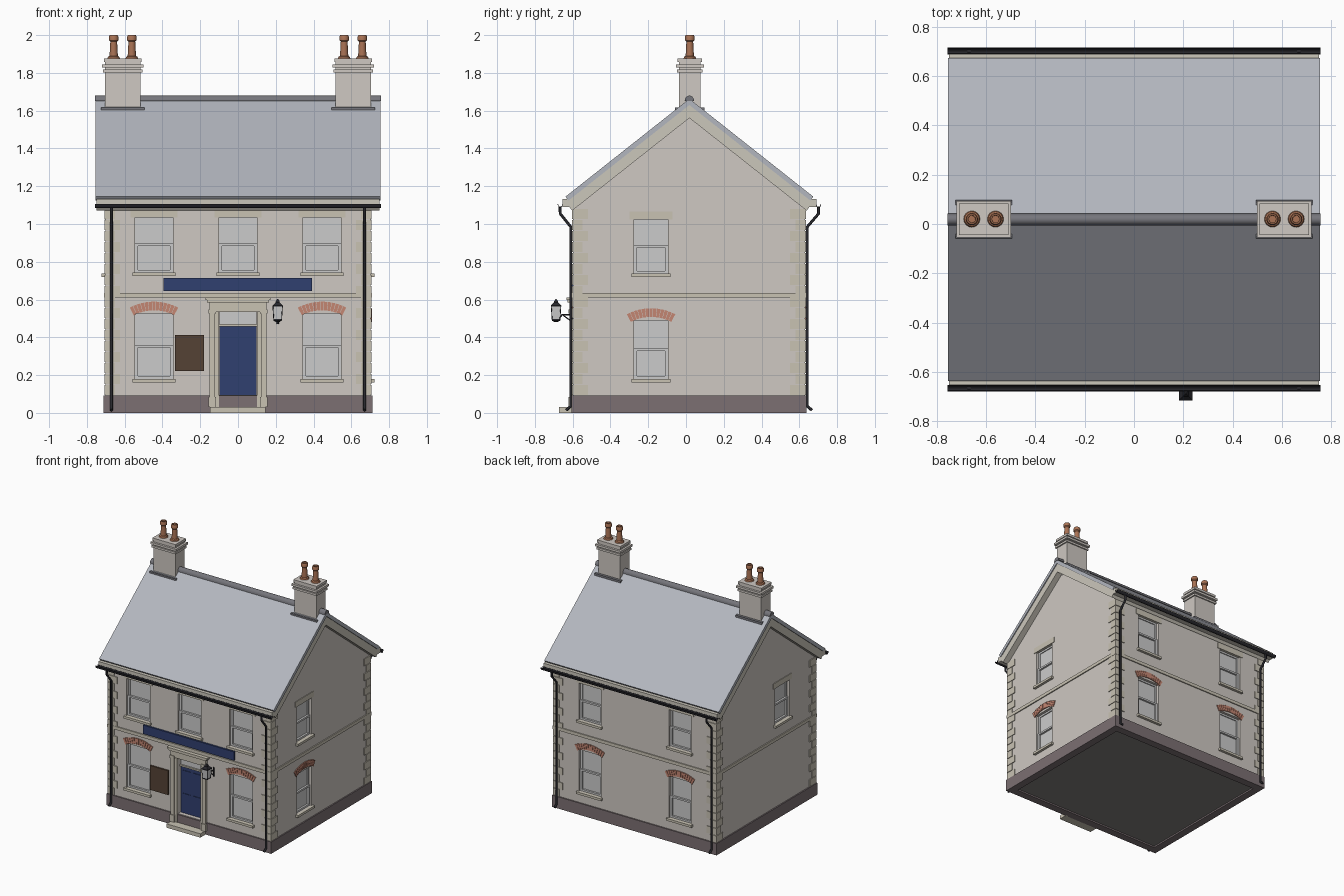
import bpy, bmesh, math

if "Cube" in bpy.data.objects:
    bpy.data.objects.remove(bpy.data.objects["Cube"])

YC = 0.018                       # ridge line
XW, YF, YB = 0.702, -0.597, 0.629  # wall planes
WALLS = {                        # (along wall, outward, height) -> world
    'front': lambda u, o, z: (u, YF - o, z),
    'back': lambda u, o, z: (u, YB + o, z),
    'right': lambda u, o, z: (XW + o, u, z),
    'left': lambda u, o, z: (-XW - o, u, z),
}
F = WALLS['front']
COL = dict(wall=(.62, .58, .54), stone=(.58, .54, .45), plinth=(.2, .16, .17), slate=(.45, .47, .52),
           trim=(.6, .57, .5), black=(.02, .02, .025), navy=(.03, .05, .16), brown=(.09, .055, .035),
           brick=(.55, .24, .17), pot=(.4, .17, .09), glass=(.58, .6, .6), white=(.75, .75, .73),
           dark=(.22, .21, .2), lead=(.18, .18, .2))
MATS = {}


def mat(name):
    if name not in MATS:
        MATS[name] = bpy.data.materials.new(name)
        MATS[name].diffuse_color = (*COL[name], 1)
    return MATS[name]


class Part:
    def __init__(self, name, color):
        self.name, self.color, self.bm = name, color, bmesh.new()

    def loft(self, *loops):
        """Skin matching loops of points and cap both ends."""
        rings = [[self.bm.verts.new(p) for p in lp] for lp in loops]
        n = len(rings[0])
        for a, b in zip(rings, rings[1:]):
            for i in range(n):
                self.bm.faces.new((a[i], a[(i + 1) % n], b[(i + 1) % n], b[i]))
        self.bm.faces.new(rings[0])
        self.bm.faces.new(rings[-1])

    def box(self, u0, u1, o0, o1, z0, z1, f=lambda x, y, z: (x, y, z)):
        self.loft(*[[f(u, o, z) for u, o in ((u0, o0), (u1, o0), (u1, o1), (u0, o1))] for z in (z0, z1)])

    def along_x(self, x0, x1, yz):
        self.loft([(x0, y, z) for y, z in yz], [(x1, y, z) for y, z in yz])

    def lathe(self, x, y, profile, n=16, turn=0.0):
        self.loft(*[[(x + r * math.cos(turn + math.tau * i / n), y + r * math.sin(turn + math.tau * i / n), z)
                     for i in range(n)] for r, z in profile])

    def done(self, smooth=False):
        bmesh.ops.recalc_face_normals(self.bm, faces=self.bm.faces)
        me = bpy.data.meshes.new(self.name)
        self.bm.to_mesh(me)
        ob = bpy.data.objects.new(self.name, me)
        bpy.context.collection.objects.link(ob)
        me.materials.append(mat(self.color))
        if smooth:
            bpy.ops.object.select_all(action='DESELECT')
            ob.select_set(True)
            bpy.context.view_layer.objects.active = ob
            bpy.ops.object.shade_smooth_by_angle(angle=math.radians(35))
        return ob


# window list: wall, centre, bottom, top, width, brick arch
wins = [('front', x, .742, 1.037, .2, False) for x in (-.445, 0, .445)]
wins += [('front', x, .18, .525, .2, True) for x in (-.445, .445)]
wins += [('back', x, .738, 1.03, .19, False) for x in (-.39, .39)]
wins += [('back', x, .18, .505, .19, True) for x in (-.39, .39)]
wins += [(s, -.185, .738, 1.027, .18, False) for s in ('right', 'left')]
wins += [('right', -.185, .18, .49, .18, True)]

# gabled walls with window and door recesses
walls = Part('walls', 'wall')
walls.along_x(-XW, XW, [(YF, .02), (YB, .02), (YB, 1.09), (YC, 1.58), (YF, 1.09)])
walls = walls.done()
cut = Part('opening_cutter', 'wall')
for s, u, z0, z1, w, _ in wins:
    cut.box(u - w / 2, u + w / 2, -.035, .05, z0, z1, WALLS[s])
cut.box(-.1, .1, -.045, .05, .095, .535, F)
cut = cut.done()
cut.hide_render = True
mod = walls.modifiers.new('openings', 'BOOLEAN')
mod.object, mod.solver = cut, 'EXACT'
walls.data = bpy.data.meshes.new_from_object(walls.evaluated_get(bpy.context.evaluated_depsgraph_get()))
walls.modifiers.clear()
bpy.data.objects.remove(cut)

# sash windows, sills, lintels and brick arches
frames, glass = Part('sash_frames', 'white'), Part('window_glass', 'glass')
sills, lintels, arches = Part('window_sills', 'stone'), Part('window_lintels', 'stone'), Part('brick_arches', 'brick')
for s, u, z0, z1, w, arched in wins:
    f, h, zm = WALLS[s], w / 2, (z0 + z1) / 2
    glass.box(u - h, u + h, -.036, -.027, z0, z1, f)
    for za, zb, o in ((zm - .007, z1, -.02), (z0, zm + .007, -.012)):
        for e in (-1, 1):
            a, b = sorted((u + e * h, u + e * (h - .016)))
            frames.box(a, b, -.032, o, za, zb, f)
        for a, b in ((za, za + .014), (zb - .014, zb)):
            frames.box(u - h, u + h, -.032, o, a, b, f)
    sills.box(u - h - .014, u + h + .014, -.03, .02, z0 - .018, z0, f)
    if not arched:
        lintels.box(u - h - .024, u + h + .024, -.015, .005, z1 - .003, z1 + .04, f)
        continue
    r, n = .233, 13
    zc, span = z1 + .022 - r, .49
    for i in range(n):
        t0, t1 = [-span + 2 * span * (i + k) / n for k in (.06, .94)]
        quad = [(rr, t) for rr, t in ((r - .004, t0), (r - .004, t1), (r + .042, t1), (r + .042, t0))]
        arches.loft(*[[f(u + rr * math.sin(t), o, zc + rr * math.cos(t)) for rr, t in quad] for o in (-.03, .007)])
for p in (frames, glass, sills, lintels, arches):
    p.done()

# plinth ring, floor and string course
plinth, band = Part('plinth', 'plinth'), Part('string_course', 'stone')
for p, out, t, z0, z1 in ((plinth, .01, .05, 0, .092), (band, .008, .03, .61, .635)):
    for s in ('front', 'back'):
        p.box(-XW - out, XW + out, -t, out, z0, z1, WALLS[s])
    for s in ('left', 'right'):
        p.box(YF + t, YB - t, -t, out, z0, z1, WALLS[s])
    p.done()
floor = Part('floor', 'dark')
floor.box(-XW + .03, XW - .03, YF + .03, YB - .03, .012, .022)
floor.done()

# alternating corner quoins
quoins = Part('corner_quoins', 'stone')
n = 17
for sx in (-1, 1):
    for y, sy in ((YF, -1), (YB, 1)):
        for i in range(n):
            lx, ly = ((.05, .078), (.078, .05))[i % 2]
            z = .092 + i * .99 / n
            quoins.box(*sorted((sx * (XW + .006), sx * (XW - lx))),
                       *sorted((y + sy * .006, y - sy * ly)), z + .002, z + .99 / n - .002)
quoins.done()

# roof: slates, boarded underside, fascias, gutters, ridge
K, AP = .79, 1.663
L = math.hypot(1, K)
slates, boards, fascia, gutter = (Part('roof_slates', 'slate'), Part('roof_boards', 'trim'),
                                  Part('fascias', 'trim'), Part('gutters', 'black'))
for s in (-1, 1):
    def pt(run, drop):             # run along slope, drop square to it below the top surface
        return (YC + s * (run - drop * K / L), AP - K * run - drop / L)

    def slab(d0, d1, run):
        return [(YC, AP - d0 * L), pt(run, d0), pt(run, d1), (YC, AP - d1 * L)]
    slates.along_x(-.755, .755, slab(0, .026, .656))
    boards.along_x(-.748, .748, slab(.026, .08, .67))
    ya, yb = sorted((YC + s * .63, YC + s * .672))
    fascia.box(-.75, .75, ya, yb, 1.09, 1.132)
    arc = [math.pi + math.pi * i / 8 for i in range(9)]
    gutter.along_x(-.757, .757,
                   [(YC + s * .684 + .0135 * math.cos(a), 1.106 + .022 * math.sin(a)) for a in arc] +
                   [(YC + s * .684 + .0105 * math.cos(a), 1.106 + .018 * math.sin(a)) for a in reversed(arc)])
for p in (slates, boards, fascia, gutter):
    p.done()
ridge = Part('ridge_tiles', 'lead')
ridge.along_x(-.757, .757, [(YC + .025 * math.cos(math.pi * i / 10), 1.65 + .03 * math.sin(math.pi * i / 10))
                            for i in range(11)])
ridge.done(True)

# chimney stacks with flashing, corbels and pots
stacks, flash, pots = Part('chimney_stacks', 'wall'), Part('chimney_flashing', 'lead'), Part('chimney_pots', 'pot')
for cx in (-.61, .61):
    for p, hx, hy, z0, z1 in ((stacks, .094, .058, 1.55, 1.862), (flash, .114, .078, 1.598, 1.616),
                              (stacks, .104, .067, 1.802, 1.818), (stacks, .11, .074, 1.828, 1.845),
                              (stacks, .1, .064, 1.858, 1.876)):
        p.box(cx - hx, cx + hx, YC + .002 - hy, YC + .002 + hy, z0, z1)
    for dx in (-.048, .048):
        pots.lathe(cx + dx, YC + .002, [(.034, 1.874), (.03, 1.885), (.022, 1.89), (.018, 1.965), (.025, 1.972),
                                        (.025, 1.992), (.021, 2.0), (.015, 2.0), (.014, 1.93)])
stacks.done()
flash.done()
pots.done(True)


# bent pipes and rods
def tube(name, pts, r):
    cu = bpy.data.curves.new(name, 'CURVE')
    cu.dimensions, cu.bevel_depth, cu.bevel_resolution, cu.use_fill_caps = '3D', r, 2, True
    sp = cu.splines.new('POLY')
    sp.points.add(len(pts) - 1)
    for p, co in zip(sp.points, pts):
        p.co = (*co, 1)
    cu.materials.append(mat('black'))
    bpy.context.collection.objects.link(bpy.data.objects.new(name, cu))


for s in ('front', 'back'):
    g = .069 if s == 'front' else .073
    for x in (-.67, .67):
        tube('downpipe', [WALLS[s](x, o, z) for o, z in
                          ((g, 1.092), (g, 1.055), (.013, .985), (.013, .035), (.038, .014))], .008)

# doorway
door, stone, light = Part('door', 'navy'), Part('door_surround', 'stone'), Part('fanlight', 'glass')
door.box(-.098, .098, -.046, -.03, .095, .46, F)
for u in (-.045, .045):
    for z0, z1 in ((.13, .25), (.29, .43)):
        door.box(u - .032, u + .032, -.03, -.026, z0, z1, F)
light.box(-.098, .098, -.046, -.032, .46, .535, F)
stone.box(-.1, .1, -.04, -.02, .458, .47, F)
for e in (-1, 1):
    for a, b, o, z0, z1 in ((.1, .125, .012, .03, .535), (.122, .15, .02, .03, .55), (.117, .155, .026, .03, .085),
                            (.117, .155, .026, .525, .548)):
        stone.box(*sorted((e * a, e * b)), -.02, o, z0, z1, F)
for h, o, z0, z1 in ((.152, .02, .535, .592), (.163, .03, .585, .597), (.173, .036, .597, .61)):
    stone.box(-h, h, -.02, o, z0, z1, F)
step = Part('door_step', 'stone')
step.box(-.148, .145, 0, .075, 0, .03, F)
for p in (door, stone, light, step):
    p.done()

# blank sign and notice board
sign, board = Part('sign_board', 'navy'), Part('notice_board', 'brown')
sign.box(-.395, .392, -.005, .014, .645, .713, F)
board.box(-.333, -.18, -.005, .012, .222, .412, F)
sign.done()
board.done()

# wall lantern
lx, ly, q = .21, -.688, math.pi / 4
lamp, cap = Part('lantern_glass', 'white'), Part('lantern_frame', 'black')
lamp.lathe(lx, ly, [(.029, .495), (.036, .562)], 4, q)
cap.lathe(lx, ly, [(.01, .48), (.03, .488), (.03, .496)], 4, q)
cap.lathe(lx, ly, [(.039, .562), (.039, .568), (.016, .584), (.014, .592), (.004, .602)], 4, q)
lamp.done()
cap.done()
for i in range(4):
    a = q + i * math.pi / 2
    tube('lantern_bar', [(lx + r * math.cos(a), ly + r * math.sin(a), z) for r, z in ((.029, .49), (.036, .565))], .002)
tube('lantern_arm', [(lx, -.597, .52), (lx, -.655, .52), (lx, ly, .485)], .004)
tube('lantern_brace', [(lx, -.6, .48), (lx, -.655, .52)], .003)
tube('lantern_backplate', [(lx, -.601, .47), (lx, -.601, .54)], .006)

for m in bpy.data.materials:
    if m.users and not m.is_grease_pencil:
        m.use_nodes = True
        m.node_tree.nodes["Principled BSDF"].inputs["Base Color"].default_value = m.diffuse_color
